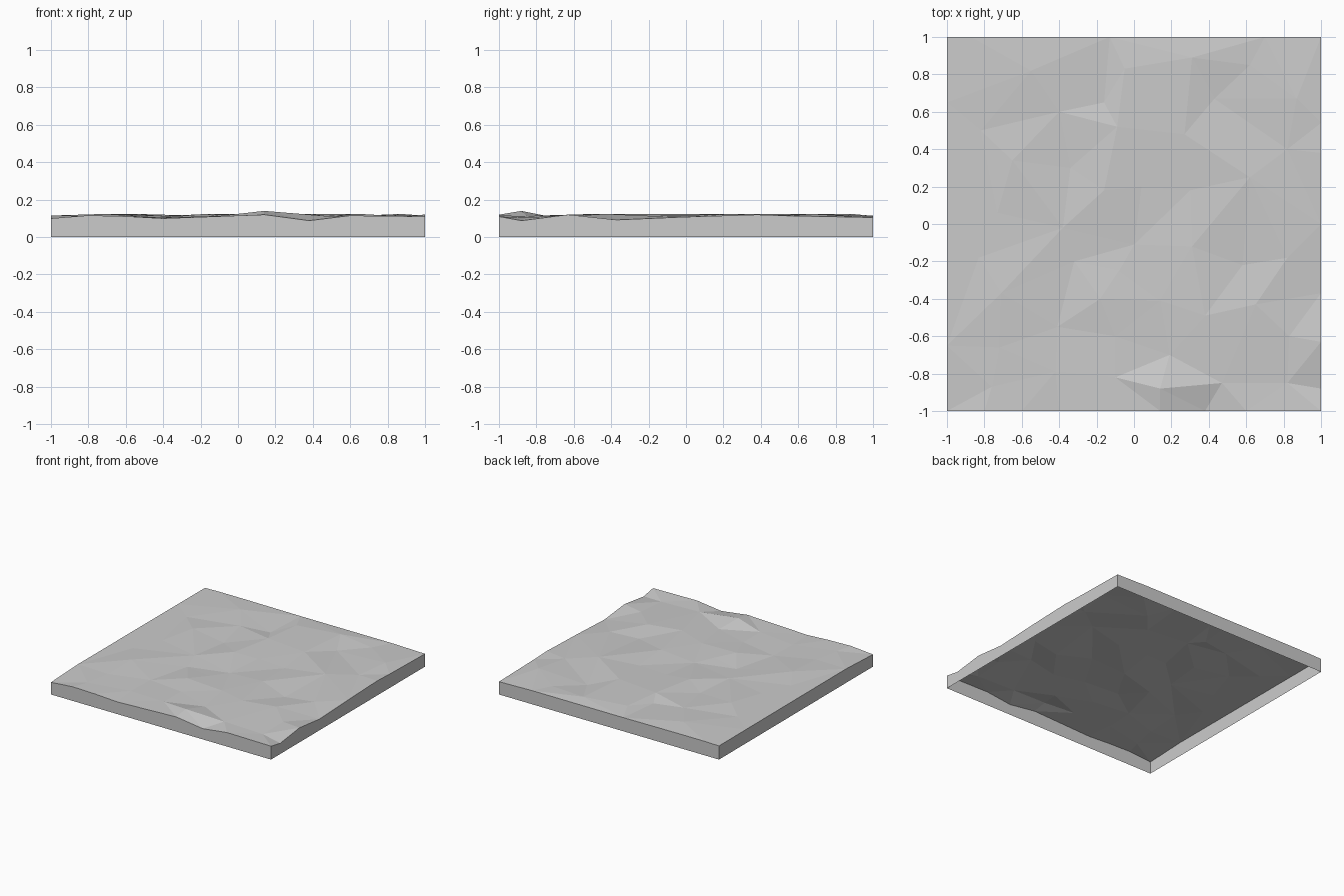
import bpy
import bmesh
from mathutils import Vector
from mathutils.geometry import delaunay_2d_cdt

default_cube = bpy.data.objects.get("Cube")
if default_cube:
    bpy.data.objects.remove(default_cube, do_unlink=True)

# One plain stone colour
stone = bpy.data.materials.new("stone_grey")
stone.use_nodes = True
stone_colour = (0.6, 0.6, 0.6, 1)
stone.diffuse_color = stone_colour
stone.node_tree.nodes["Principled BSDF"].inputs["Base Color"].default_value = stone_colour

# Ground points, grouped by how high the ground stands there
hollows = [(-.32, -.2), (0, -.11), (.58, -.22), (-.41, -.55), (.19, -.7),
           (-.16, .65), (.43, .67), (-.34, .3), (-.42, -.79), (.82, -.85)]
slopes = [(-.72, -.66), (-.76, -.87), (-.08, -.25), (.83, -.6), (.82, -.18),
          (-.73, .06), (-.83, -.18), (.82, .4), (-.4, .6), (-.1, -.82),
          (.47, -.85), (.3, .18), (-.38, -.02), (.04, .2), (-.82, .5),
          (.14, -.41), (.62, .85), (-.1, -.6)]
ridges = [(-.71, -.37), (-.18, -.4), (.31, -.12), (.65, -.43), (.38, -.49),
          (-.16, .18), (-.65, .34), (-.09, .52), (.27, .48), (.87, .67),
          (-.05, .83), (.31, .89), (.62, .25), (-.55, .82)]
summit = [(.14, -.88)]
levels = {.104: hollows, .113: slopes, .124: ridges, .14: summit}

# Rim profiles: position along the edge, height
front = [(-.8, .116), (-.6, .111), (-.4, .1), (.14, .12), (.38, .088), (.6, .115)]
back = [(-.87, .115), (-.63, .115), (-.13, .112), (.7, .112)]
left = [(-.65, .115), (.65, .113)]
right = [(-.88, .088), (-.63, .12), (-.37, .092), (0, .108), (.38, .12), (.54, .114)]
corners = [(-1, -1, .1), (1, -1, .11), (1, 1, .105), (-1, 1, .112)]

points = [Vector((x, y, z)) for z, group in levels.items() for x, y in group]
points += [Vector(c) for c in corners]
for side, profile in ((-1, front), (1, back)):
    points += [Vector((t, side, z)) for t, z in profile]
for side, profile in ((-1, left), (1, right)):
    points += [Vector((side, t, z)) for t, z in profile]

# Triangulated ground sheet
flat, _, triangles, origins, _, _ = delaunay_2d_cdt(
    [p.xy for p in points], [], [], 0, 1e-5)
bm = bmesh.new()
verts = [bm.verts.new(points[source[0]]) for source in origins]
for triangle in triangles:
    bm.faces.new([verts[i] for i in triangle])
bm.normal_update()
for face in bm.faces:
    if face.normal.z < 0:
        face.normal_flip()

# Skirt walls dropped from the rim, open underneath
rim = [e for e in bm.edges if e.is_boundary]
skirt = bmesh.ops.extrude_edge_only(bm, edges=rim)["geom"]
for item in skirt:
    if isinstance(item, bmesh.types.BMVert):
        item.co.z = 0
bm.normal_update()
for face in bm.faces:
    centre = face.calc_center_median()
    outward = Vector((centre.x, centre.y, 0))
    if abs(face.normal.z) < .01 and face.normal.dot(outward) < 0:
        face.normal_flip()

mesh = bpy.data.meshes.new("ground_tile")
bm.to_mesh(mesh)
bm.free()
mesh.materials.append(stone)
tile = bpy.data.objects.new("ground_tile", mesh)
bpy.context.collection.objects.link(tile)
